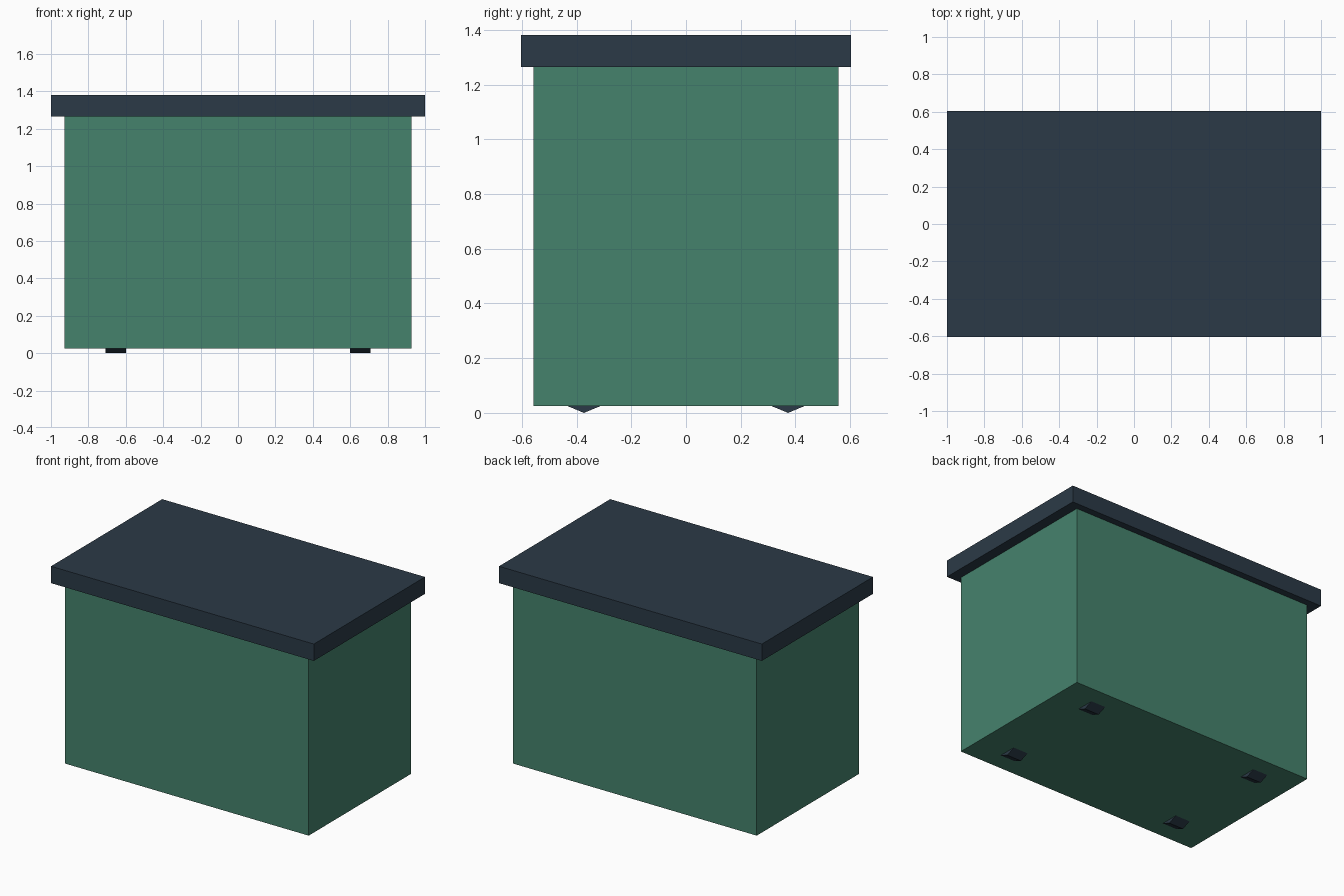
import bpy
from math import pi

if "Cube" in bpy.data.objects:
    bpy.data.objects.remove(bpy.data.objects["Cube"])


def material(name, color):
    m = bpy.data.materials.new(name)
    m.diffuse_color = (*color, 1)
    m.use_nodes = True
    m.node_tree.nodes["Principled BSDF"].inputs["Base Color"].default_value = m.diffuse_color
    return m


green = material("green_paint", (0.06, 0.225, 0.152))
slate = material("dark_slate", (0.024, 0.042, 0.063))


def box(name, half_x, half_y, z0, z1, mat):
    bpy.ops.mesh.primitive_cube_add(size=1, location=(0, 0, (z0 + z1) / 2))
    ob = bpy.context.object
    ob.name = name
    ob.scale = (2 * half_x, 2 * half_y, z1 - z0)
    bpy.ops.object.transform_apply(location=False, rotation=False, scale=True)
    ob.data.materials.append(mat)


# Bin body and overhanging lid
box("body", 0.928, 0.557, 0.026, 1.265, green)
box("lid", 1.0, 0.604, 1.265, 1.381, slate)

# Four eight-sided wheels, mostly sunk into the body, one corner pointing down
RADIUS = 0.1
for side, sx in (("left", -1), ("right", 1)):
    for end, sy in (("front", -1), ("back", 1)):
        bpy.ops.mesh.primitive_cylinder_add(
            vertices=8, radius=RADIUS, depth=0.11,
            location=(sx * 0.653, sy * 0.373, RADIUS), rotation=(0, pi / 2, 0))
        wheel = bpy.context.object
        wheel.name = f"{end}_{side}_wheel"
        wheel.data.materials.append(slate)
